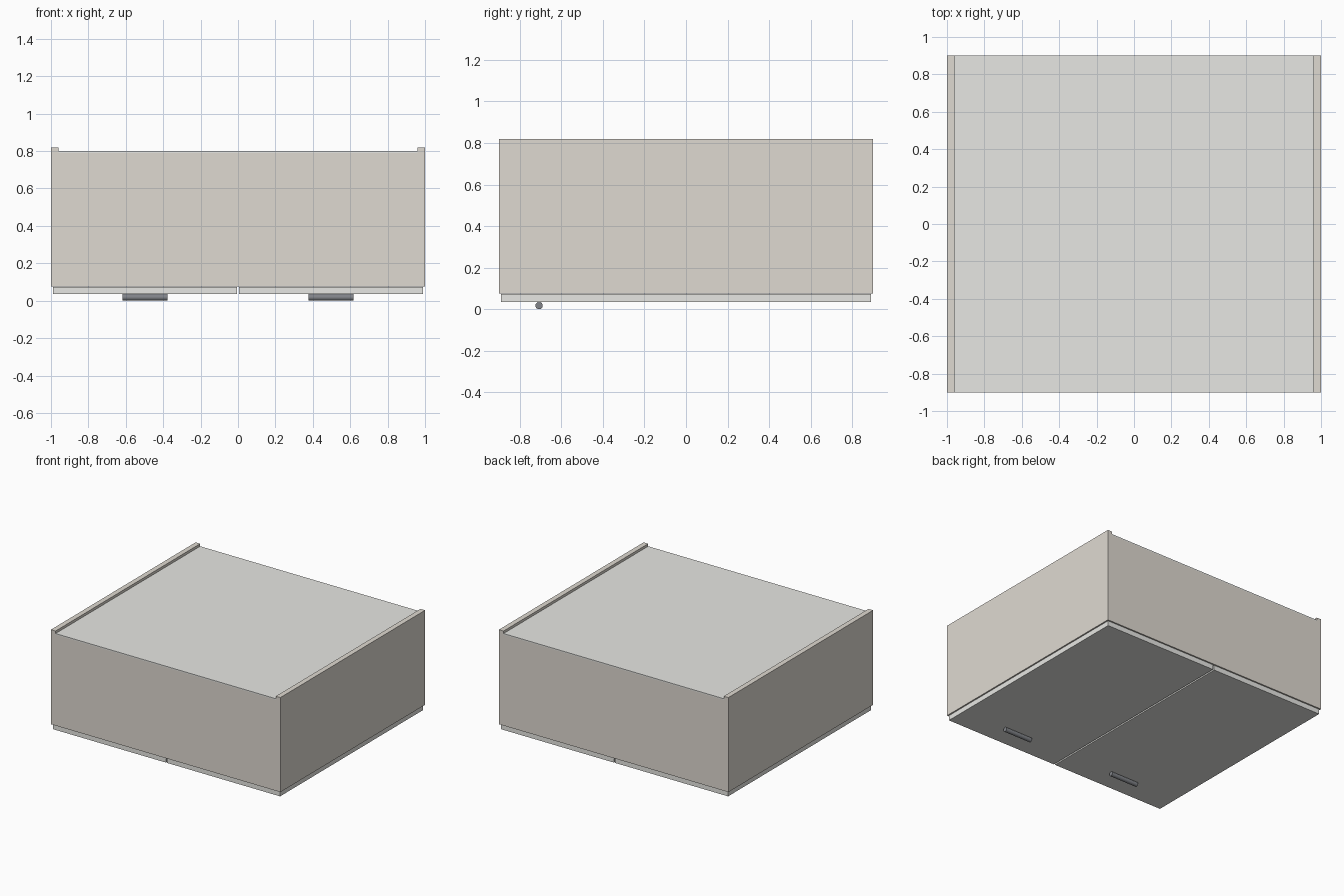
import bpy, math

if "Cube" in bpy.data.objects:
    bpy.data.objects.remove(bpy.data.objects["Cube"])


def material(name, rgb):
    m = bpy.data.materials.new(name)
    m.diffuse_color = (*rgb, 1)
    m.use_nodes = True
    m.node_tree.nodes["Principled BSDF"].inputs["Base Color"].default_value = m.diffuse_color
    return m


BEIGE = material("carcass_beige", (0.74, 0.70, 0.64))
PALE = material("pale_panel", (0.80, 0.80, 0.77))
DARK = material("handle_grey", (0.22, 0.23, 0.25))


def box(name, lo, hi, mat):
    bpy.ops.mesh.primitive_cube_add(
        size=1, location=[(a + b) / 2 for a, b in zip(lo, hi)])
    o = bpy.context.object
    o.name = name
    o.scale = [b - a for a, b in zip(lo, hi)]
    bpy.ops.object.transform_apply(location=False, rotation=False, scale=True)
    o.data.materials.append(mat)
    return o


W, D, T = 1.0, 0.9, 0.04
Z0, Z_BACK, Z_TOP = 0.075, 0.79, 0.82

for side, s in (("left", -1), ("right", 1)):
    # Side wall, standing slightly proud of the back panel
    x = sorted((s * (W - T), s * W))
    box(side + "_side_panel", (x[0], -D, Z0), (x[1], D, Z_TOP), BEIGE)

    # Door with a narrow central gap
    x = sorted((s * 0.006, s * 0.99))
    box(side + "_door", (x[0], -0.89, 0.035), (x[1], 0.89, 0.074), PALE)

    # Round bar handle on the door face
    bpy.ops.mesh.primitive_cylinder_add(
        vertices=24, radius=0.0175, depth=0.24,
        location=(s * 0.497, -0.707, 0.0175), rotation=(0, math.pi / 2, 0))
    handle = bpy.context.object
    handle.name = side + "_handle"
    handle.data.materials.append(DARK)
    bpy.ops.object.shade_smooth_by_angle(angle=math.radians(35))

# End panels between the side walls
for name, s in (("front_end_panel", -1), ("rear_end_panel", 1)):
    y = sorted((s * (D - T), s * D))
    box(name, (-W + T, y[0], Z0), (W - T, y[1], Z_BACK), BEIGE)

# Thin back panel lying over the end panels
box("back_panel", (-W + T, -D, Z_BACK), (W - T, D, 0.80), PALE)
